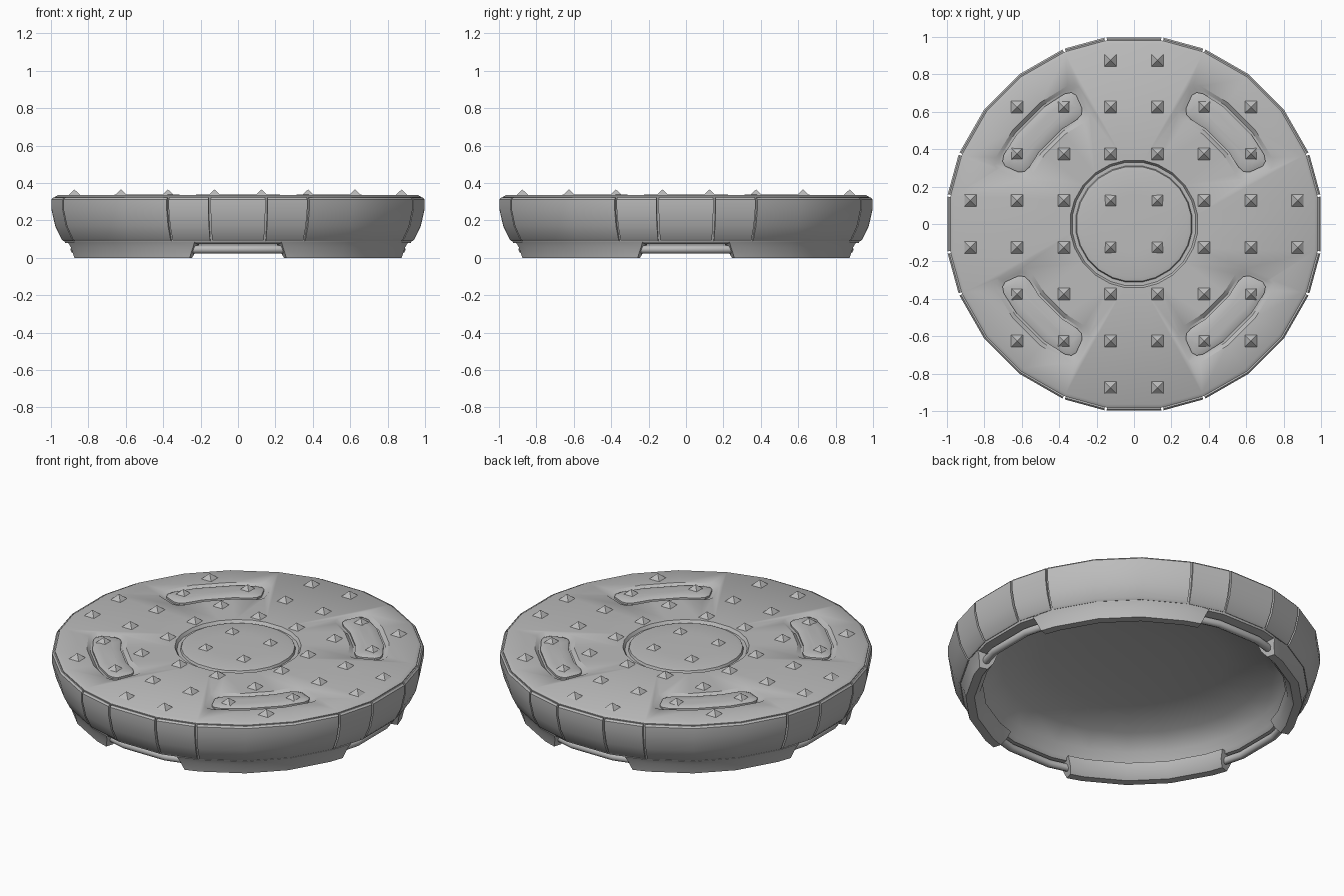
import bpy, bmesh
from math import sin, cos, radians, degrees

cube = bpy.data.objects.get("Cube")
if cube:
    bpy.data.objects.remove(cube, do_unlink=True)

grey = bpy.data.materials.new("plain grey")
grey.use_nodes = True
grey.diffuse_color = (0.5, 0.5, 0.5, 1)
grey.node_tree.nodes["Principled BSDF"].inputs["Base Color"].default_value = (0.5, 0.5, 0.5, 1)

TOP = 0.335
CORNERS = [-8.7, 8.7, 21.9, 37.5, 52.5, 68.1]      # corner angles of one quarter
FULL = [q * 90 + a for q in range(4) for a in CORNERS[1:]] 
FULL = sorted({round(a % 360, 1) for a in FULL + [q * 90 - 8.7 for q in range(4)]})


def polar(r, a, z):
    return (r * cos(radians(a)), r * sin(radians(a)), z)


def finish(bm, name, angle=35):
    bmesh.ops.remove_doubles(bm, verts=bm.verts, dist=0.0005)
    bmesh.ops.recalc_face_normals(bm, faces=bm.faces)
    mesh = bpy.data.meshes.new(name)
    bm.to_mesh(mesh)
    bm.free()
    mesh.materials.append(grey)
    ob = bpy.data.objects.new(name, mesh)
    bpy.context.collection.objects.link(ob)
    smooth(ob, angle)
    return ob


def smooth(ob, angle):
    bpy.ops.object.select_all(action="DESELECT")
    ob.select_set(True)
    bpy.context.view_layer.objects.active = ob
    if angle:
        bpy.ops.object.shade_smooth_by_angle(angle=radians(angle))


def loft(bm, rings, closed_rows, cap):
    """Bridge rows of points; each row may be a closed loop."""
    rows = [[bm.verts.new(p) for p in ring] for ring in rings]
    n = len(rows[0])
    for a, b in zip(rows, rows[1:]):
        for i in range(n if closed_rows else n - 1):
            j = (i + 1) % n
            bm.faces.new((a[i], a[j], b[j], b[i]))
    if cap:
        bm.faces.new(rows[0])
        bm.faces.new(rows[-1])


def sector(bm, profile, angles):
    """Solid arc block with a closed (radius, height) profile."""
    loft(bm, [[polar(r, a, z) for r, z in profile] for a in angles], True, True)


def pad_ring(mid, d, z):
    """Rounded arc outline shrunk by d."""
    r0, r1, h = 0.605 + d, 0.82 - d, 23.3 - degrees(d / 0.72)
    half = [(r0, 7.5), (r0, h - 4.5), (r0 + 0.012, h - 1.5), (r0 + 0.04, h),
            (r1 - 0.035, h), (r1 - 0.01, h - 1.3), (r1, h - 4), (r1, 7.5)]
    return ([polar(r, mid + a, z) for r, a in half]
            + [polar(r, mid - a, z) for r, a in reversed(half)])


# Hollow round body with a ring groove round the middle disc
body_profile = [(0, 0.340), (0.16, 0.339), (0.285, 0.336), (0.308, 0.331), (0.313, 0.318),
                (0.332, 0.318), (0.343, TOP), (0.975, TOP), (0.992, 0.325), (0.992, 0.26),
                (0.972, 0.17), (0.935, 0.08), (0.86, 0.072), (0.845, 0.09), (0.82, 0.15),
                (0.72, 0.215), (0.5, 0.26), (0.25, 0.28), (0, 0.285)]
bm = bmesh.new()
loft(bm, [[polar(r, a, z) for a in FULL] for r, z in body_profile], True, False)
body = finish(bm, "body", None)

# Arc-shaped recesses in the top
bm = bmesh.new()
for q in range(4):
    mid = 45 + 90 * q
    loft(bm, [pad_ring(mid, 0.02, 0.318), pad_ring(mid, 0, TOP), pad_ring(mid, -0.01, 0.36)],
         True, True)
cutter = finish(bm, "recess_cutter", None)
cutter.hide_render = True
cut = body.modifiers.new("recesses", "BOOLEAN")
cut.operation = "DIFFERENCE"
cut.solver = "EXACT"
cut.object = cutter
smooth(body, None)
bpy.ops.object.modifier_apply(modifier=cut.name)
bpy.data.objects.remove(cutter, do_unlink=True)
smooth(body, 35)

# Gently domed pads sitting in the recesses
bm = bmesh.new()
for q in range(4):
    loft(bm, [pad_ring(45 + 90 * q, d, z) for d, z in
              ((0.031, 0.31), (0.031, 0.329), (0.042, 0.335), (0.075, 0.339))], True, True)
finish(bm, "arc_pads")

# Side panels: one flat, two narrow and one long per quarter
panel_profile = [(0.96, 0.312), (1.0, 0.322), (1.0085, 0.312), (1.0085, 0.26), (0.988, 0.17),
                 (0.955, 0.102), (0.943, 0.09), (0.91, 0.1)]
GAP = 0.35
for q in range(4):
    bm = bmesh.new()
    for span in ((0, 1), (1, 2), (2, 3, 4, 5)):
        angles = [CORNERS[i] + 90 * q for i in span]
        angles[0] += GAP
        angles[-1] -= GAP
        sector(bm, panel_profile, angles)
    last = [CORNERS[5] + 90 * q + GAP, 81.3 + 90 * q - GAP]
    sector(bm, panel_profile, last)
    finish(bm, "side_panels_%d" % (q + 1))

# Four feet with slanted ends
foot_profile = [(0.94, 0.085), (0.925, 0.055), (0.912, 0.0), (0.865, 0.0), (0.835, 0.035),
                (0.82, 0.085)]
for q in range(4):
    bm = bmesh.new()
    rows = []
    for a in (-28.5, -23.1, -7.5, 7.5, 23.1, 28.5):
        end = abs(a) > 28
        rows.append([polar(r, 45 + 90 * q + a * (1 + 0.9 * z if end else 1), z)
                     for r, z in foot_profile])
    loft(bm, rows, True, True)
    finish(bm, "foot_%d" % (q + 1))

# Pipe running round between the feet
bm = bmesh.new()
ring = [[polar(0.885 + 0.022 * cos(radians(t)), a, 0.045 + 0.022 * sin(radians(t)))
         for t in range(0, 360, 45)] for a in FULL]
loft(bm, ring + ring[:1], True, False)
finish(bm, "pipe", 50)

# Grid of pointed studs on the top
bm = bmesh.new()
steps = [i / 4 - 0.875 for i in range(8)]
for x in steps:
    for y in steps:
        if x * x + y * y < 0.81:
            base = [bm.verts.new((x + sx * 0.033, y + sy * 0.033, TOP - 0.001))
                    for sx, sy in ((-1, -1), (1, -1), (1, 1), (-1, 1))]
            tip = bm.verts.new((x, y, 0.366))
            bm.faces.new(base)
            for i in range(4):
                bm.faces.new((base[i], base[(i + 1) % 4], tip))
finish(bm, "studs", None)
